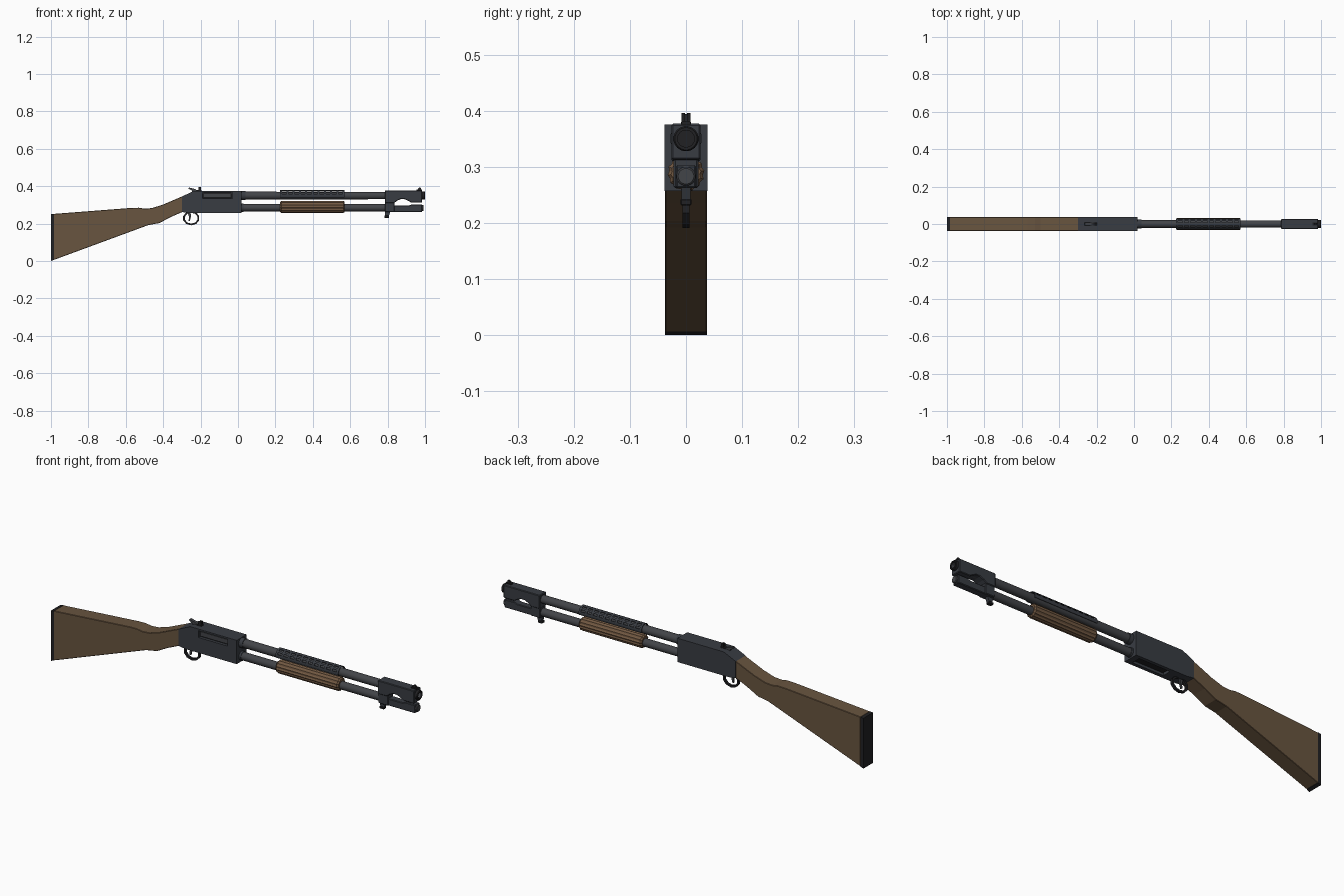
import bpy, bmesh, math
from mathutils import Matrix

if "Cube" in bpy.data.objects:
    bpy.data.objects.remove(bpy.data.objects["Cube"])


def material(name, rgb):
    m = bpy.data.materials.new(name)
    m.diffuse_color = (*rgb, 1)
    m.use_nodes = True
    m.node_tree.nodes["Principled BSDF"].inputs["Base Color"].default_value = m.diffuse_color
    return m


STEEL = material("blued_steel", (0.04, 0.045, 0.055))
BARREL = material("barrel_steel", (0.055, 0.058, 0.065))
BLACK = material("black", (0.015, 0.015, 0.017))
WOOD = material("wood", (0.14, 0.09, 0.05))
GRIP = material("grip_wood", (0.17, 0.10, 0.055))


def finish(name, bm, mat, bevel=0):
    bmesh.ops.recalc_face_normals(bm, faces=bm.faces)
    me = bpy.data.meshes.new(name)
    bm.to_mesh(me)
    bm.free()
    ob = bpy.data.objects.new(name, me)
    bpy.context.collection.objects.link(ob)
    me.materials.append(mat)
    if bevel:
        b = ob.modifiers.new("bevel", 'BEVEL')
        b.width, b.segments, b.limit_method = bevel, 1, 'ANGLE'
    return ob


def prism(name, pts, w, mat, bevel=0):
    """Side profile (x, z) extruded across y from -w to w."""
    bm = bmesh.new()
    a, b = [[bm.verts.new((x, y, z)) for x, z in pts] for y in (-w, w)]
    bm.faces.new(a)
    bm.faces.new(b[::-1])
    for i in range(len(pts)):
        j = (i + 1) % len(pts)
        bm.faces.new((a[i], b[i], b[j], a[j]))
    return finish(name, bm, mat, bevel)


def box(name, x0, x1, y0, y1, z0, z1, mat, bevel=0):
    ob = prism(name, [(x0, z0), (x1, z0), (x1, z1), (x0, z1)], (y1 - y0) / 2, mat, bevel)
    ob.data.transform(Matrix.Translation((0, (y0 + y1) / 2, 0)))
    return ob


def lathe(name, pts, z, mat, n=20, flute=0.0):
    """Profile (x, radius) spun about the x direction at height z."""
    bm = bmesh.new()
    rings = []
    for x, r in pts:
        ring = []
        for i in range(n):
            t = 2 * math.pi * (i + 0.5) / n
            rr = r * (1 - flute * (i % 2))
            ring.append(bm.verts.new((x, rr * math.cos(t), z + rr * math.sin(t))))
        rings.append(ring)
    for a, b in zip(rings, rings[1:]):
        for i in range(n):
            j = (i + 1) % n
            bm.faces.new((a[i], a[j], b[j], b[i]))
    bm.faces.new(rings[0])
    bm.faces.new(rings[-1])
    ob = finish(name, bm, mat)
    if not flute:
        bpy.context.view_layer.objects.active = ob
        ob.select_set(True)
        bpy.ops.object.shade_smooth_by_angle(angle=math.radians(30))
        ob.select_set(False)
    return ob


def cut(target, cutter):
    m = target.modifiers.new("cut", 'BOOLEAN')
    m.operation, m.object, m.solver = 'DIFFERENCE', cutter, 'EXACT'
    bpy.context.view_layer.objects.active = target
    bpy.ops.object.modifier_apply(modifier=m.name)
    bpy.data.objects.remove(cutter)


# Butt stock and recoil pad
prism("stock", [(-0.985, 0.006), (-0.48, 0.192), (-0.42, 0.203), (-0.36, 0.235), (-0.298, 0.262),
                (-0.298, 0.346), (-0.40, 0.302), (-0.46, 0.283), (-0.50, 0.28), (-0.53, 0.285),
                (-0.57, 0.284), (-0.985, 0.252)], 0.0375, WOOD, 0.002)
prism("recoil_pad", [(-1, 0.0), (-0.985, 0.006), (-0.985, 0.252), (-1, 0.25)], 0.0375, BLACK)

# Receiver with ejection and loading ports
receiver = prism("receiver", [(-0.30, 0.262), (-0.26, 0.257), (0.02, 0.257), (0.02, 0.375),
                              (-0.235, 0.375), (-0.30, 0.345)], 0.0385, STEEL)
cut(receiver, box("ejection_cutter", -0.19, -0.03, -0.06, -0.024, 0.333, 0.367, STEEL))
cut(receiver, box("loading_cutter", -0.18, -0.01, -0.022, 0.022, 0.24, 0.275, STEEL))
box("bolt", -0.187, -0.035, -0.031, -0.023, 0.337, 0.363, BARREL, 0.002)
box("shell_lifter", -0.175, -0.02, -0.018, 0.018, 0.266, 0.276, BLACK)

# Hammer and rear sight
prism("hammer", [(-0.24, 0.36), (-0.215, 0.375), (-0.23, 0.385), (-0.262, 0.393),
                 (-0.265, 0.387), (-0.248, 0.378)], 0.007, BARREL)
box("rear_sight_base", -0.222, -0.195, -0.009, 0.009, 0.372, 0.380, BLACK)
for side in (-1, 1):
    box("rear_sight_post", -0.210, -0.198, side * 0.005 - 0.003, side * 0.005 + 0.003,
        0.378, 0.396, BLACK)

# Trigger guard ring and trigger
bm = bmesh.new()
loops = []
for rx, rz, y in ((0.045, 0.038, -0.006), (0.045, 0.038, 0.006), (0.035, 0.029, 0.006), (0.035, 0.029, -0.006)):
    loops.append([bm.verts.new((-0.25 + rx * math.cos(t), y, 0.229 + rz * math.sin(t)))
                  for t in [math.pi * (i + 0.5) / 5 for i in range(10)]])
for k in range(4):
    a, b = loops[k], loops[(k + 1) % 4]
    for i in range(10):
        j = (i + 1) % 10
        bm.faces.new((a[i], a[j], b[j], b[i]))
finish("trigger_guard", bm, BLACK)
prism("trigger", [(-0.27, 0.262), (-0.253, 0.262), (-0.252, 0.235), (-0.258, 0.213),
                  (-0.264, 0.215), (-0.262, 0.235)], 0.004, BARREL)

# Barrel with open muzzle, and magazine tube
lathe("barrel", [(0.0, 0.021), (0.965, 0.0195), (0.992, 0.0195), (0.992, 0.015), (0.90, 0.015)],
      0.350, BARREL)
lathe("barrel_collar", [(0.015, 0.024), (0.04, 0.024)], 0.350, STEEL)
lathe("muzzle_ring", [(0.965, 0.0195), (0.965, 0.0225), (0.997, 0.0225), (1.0, 0.020),
                      (1.0, 0.015), (0.93, 0.015)], 0.350, BLACK)
lathe("magazine_tube", [(0.0, 0.0195), (0.80, 0.0195)], 0.285, BARREL)
lathe("magazine_collar", [(0.015, 0.022), (0.03, 0.022)], 0.285, STEEL)

# Vented heat shield: curved grid with slots left open
bm = bmesh.new()
cols, rows = 31, 12
grid = []
for c in range(cols + 1):
    ring = []
    for r in range(rows + 1):
        t = math.radians(-20 + 220 * r / rows)
        ring.append(bm.verts.new((0.225 + 0.345 * c / cols, 0.027 * math.cos(t),
                                  0.350 + 0.027 * math.sin(t))))
    grid.append(ring)
for c in range(cols):
    for r in range(rows):
        if c % 3 and r in (2, 4, 7, 9):
            continue
        bm.faces.new((grid[c][r], grid[c + 1][r], grid[c + 1][r + 1], grid[c][r + 1]))
shield = finish("heat_shield", bm, STEEL)
solid = shield.modifiers.new("thickness", 'SOLIDIFY')
solid.thickness, solid.offset = 0.003, 0

# Fluted pump grip
lathe("pump_grip", [(0.225, 0.027), (0.232, 0.033), (0.563, 0.033), (0.57, 0.027)],
      0.289, GRIP, n=28, flute=0.09)

# Muzzle clamp: upper shroud with arched notch, lower arm, rear bridge
shroud = prism("front_shroud", [(0.785, 0.310), (0.835, 0.310), (0.85, 0.322), (0.87, 0.331),
                                (0.89, 0.331), (0.91, 0.322), (0.925, 0.313), (0.985, 0.313),
                                (0.985, 0.377), (0.785, 0.377)], 0.026, STEEL, 0.004)
cut_bore = lathe("bore_cutter", [(0.93, 0.0195), (1.05, 0.0195)], 0.350, STEEL)
shroud.modifiers["bevel"].width = 0.003
cut(shroud, cut_bore)
box("front_bridge", 0.785, 0.838, -0.022, 0.022, 0.262, 0.315, STEEL, 0.003)
prism("lower_arm", [(0.83, 0.262), (0.985, 0.262), (0.985, 0.303), (0.93, 0.303),
                    (0.915, 0.297), (0.83, 0.297)], 0.018, STEEL, 0.003)
lathe("lower_arm_plug", [(0.97, 0.017), (0.99, 0.017), (0.993, 0.014)], 0.283, BARREL)

# Sling mount under the clamp
prism("sling_mount", [(0.785, 0.265), (0.815, 0.265), (0.805, 0.235), (0.788, 0.235)], 0.008, STEEL)
box("sling_stud", 0.783, 0.808, -0.010, 0.010, 0.231, 0.243, BLACK, 0.002)

# Front sight
box("front_sight_base", 0.955, 0.985, -0.008, 0.008, 0.374, 0.382, BLACK)
prism("front_sight_post", [(0.96, 0.380), (0.98, 0.380), (0.976, 0.394), (0.968, 0.394)], 0.004, BLACK)
